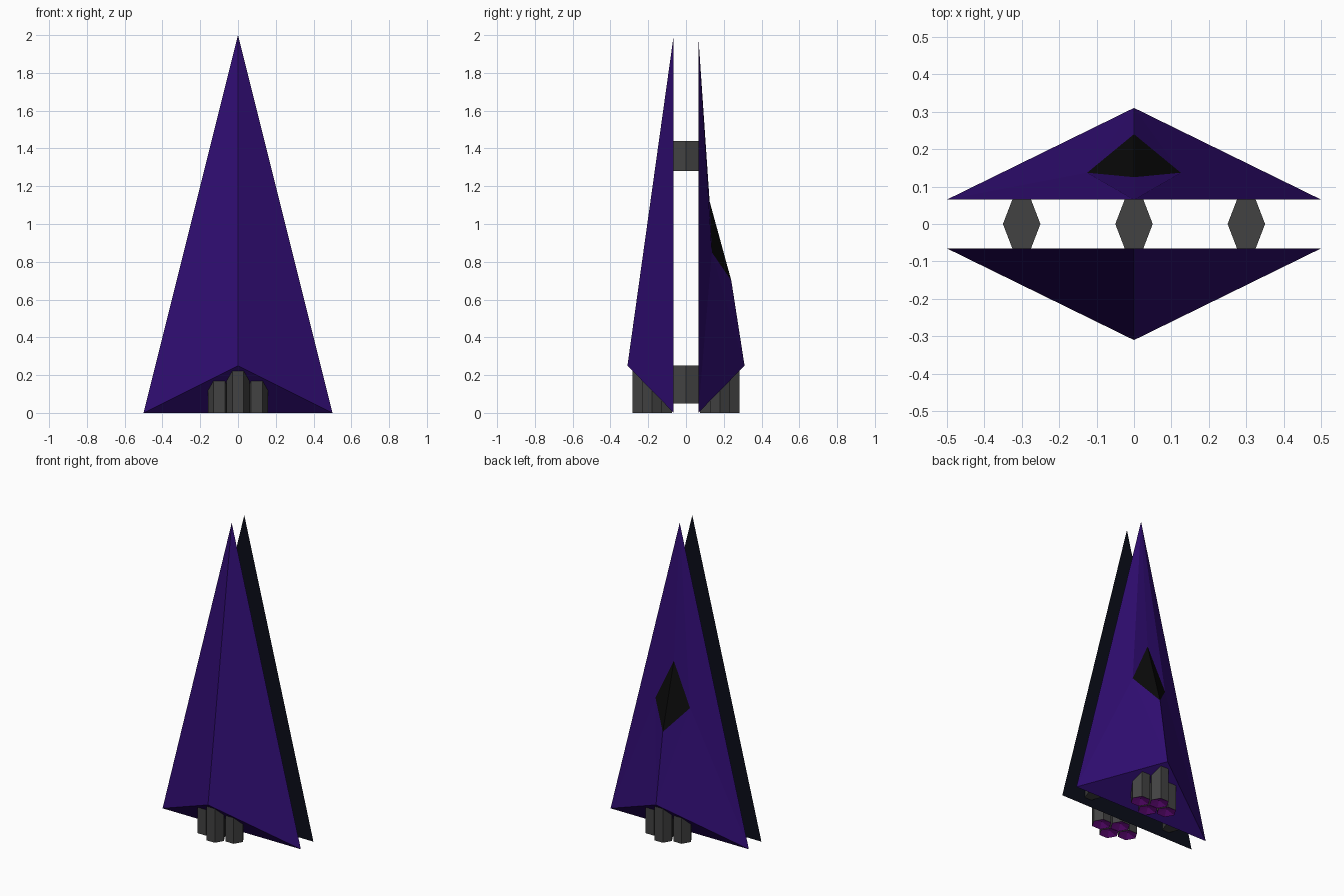
import bpy, bmesh, math

cube = bpy.data.objects.get("Cube")
if cube:
    bpy.data.objects.remove(cube)


def material(name, rgb):
    m = bpy.data.materials.new(name)
    m.use_nodes = True
    m.diffuse_color = (*rgb, 1)
    m.node_tree.nodes["Principled BSDF"].inputs["Base Color"].default_value = (*rgb, 1)
    return m


PURPLE = material("hull purple", (0.03, 0.004, 0.17))
NAVY = material("inner navy", (0.003, 0.004, 0.01))
BLACK = material("canopy black", (0.003, 0.003, 0.003))
GREY = material("metal grey", (0.055, 0.055, 0.055))
GLOW = material("exhaust magenta", (0.23, 0.006, 0.36))


def finish(name, bm, mats):
    bmesh.ops.recalc_face_normals(bm, faces=bm.faces)
    me = bpy.data.meshes.new(name)
    bm.to_mesh(me)
    bm.free()
    for m in mats:
        me.materials.append(m)
    ob = bpy.data.objects.new(name, me)
    bpy.context.collection.objects.link(ob)
    return ob


GAP, KEEL, TOP = 0.065, 0.31, 2.0


def hull(name, side, canopy):
    """Flat-backed wedge; side is the sign of y it bulges towards."""
    bm = bmesh.new()
    points = {"nose": (0, GAP, TOP), "keel": (0, KEEL, 0.25),
              "L": (0.5, GAP, 0), "R": (-0.5, GAP, 0)}
    faces = [("nose", "L", "R", 1), ("L", "keel", "R", 0)]
    if canopy:
        points.update(tip=(0, 0.125, 1.12), sill=(0, 0.24, 0.7),
                      cL=(0.125, 0.137, 0.85), cR=(-0.125, 0.137, 0.85))
    for s in "LR":
        c = "c" + s
        if canopy:
            faces += [("nose", "tip", c, 0), ("nose", c, s, 0), (c, "keel", s, 0),
                      (c, "sill", "keel", 0), ("tip", "sill", c, 2)]
        else:
            faces.append(("nose", "keel", s, 0))
    verts = {k: bm.verts.new((x, side * y, z)) for k, (x, y, z) in points.items()}
    for a, b, c, mat in faces:
        bm.faces.new((verts[a], verts[b], verts[c])).material_index = mat
    return finish(name, bm, (PURPLE, NAVY, BLACK))


def hex_prism(name, x, y, rx, ry, z0, z1, glow=False):
    """Upright hexagonal prism with corners pointing along x."""
    bm = bmesh.new()
    ring = [(x + rx * math.cos(i * math.pi / 3), y + ry * math.sin(i * math.pi / 3))
            for i in range(6)]
    low = bm.faces.new([bm.verts.new((px, py, z0)) for px, py in ring])
    top = bmesh.ops.extrude_face_region(bm, geom=[low], use_keep_orig=True)["geom"]
    bmesh.ops.translate(bm, vec=(0, 0, z1 - z0),
                        verts=[g for g in top if isinstance(g, bmesh.types.BMVert)])
    if glow:
        # Hollow, glowing exhaust cone in the bottom end
        low = min(bm.faces, key=lambda f: f.calc_center_median().z)
        for f in bmesh.ops.poke(bm, faces=[low])["faces"]:
            f.material_index = 1
        centre = next(v for v in bm.verts if abs(v.co.x - x) + abs(v.co.y - y) < 1e-4)
        centre.co.z = z0 + 0.02
    return finish(name, bm, (GREY, GLOW))


# Two hull halves
hull("front_hull", -1, False)
hull("back_hull", 1, True)

# Struts joining the halves
strut_ry = GAP / math.sin(math.pi / 3)
hex_prism("upper_strut", 0, 0, 0.05, strut_ry, 1.28, 1.44)
for label, x in (("left", 0.3), ("right", -0.3)):
    hex_prism(label + "_strut", x, 0, 0.05, strut_ry, 0.05, 0.25)

# Four thrusters in a diamond under each half
for half, side in (("front", -1), ("back", 1)):
    for label, x, y in (("outer", 0, 0.231), ("inner", 0, 0.127),
                        ("left", 0.1, 0.179), ("right", -0.1, 0.179)):
        hex_prism(f"{half}_{label}_thruster", x, side * y, 0.06, 0.06, 0, 0.23, True)
